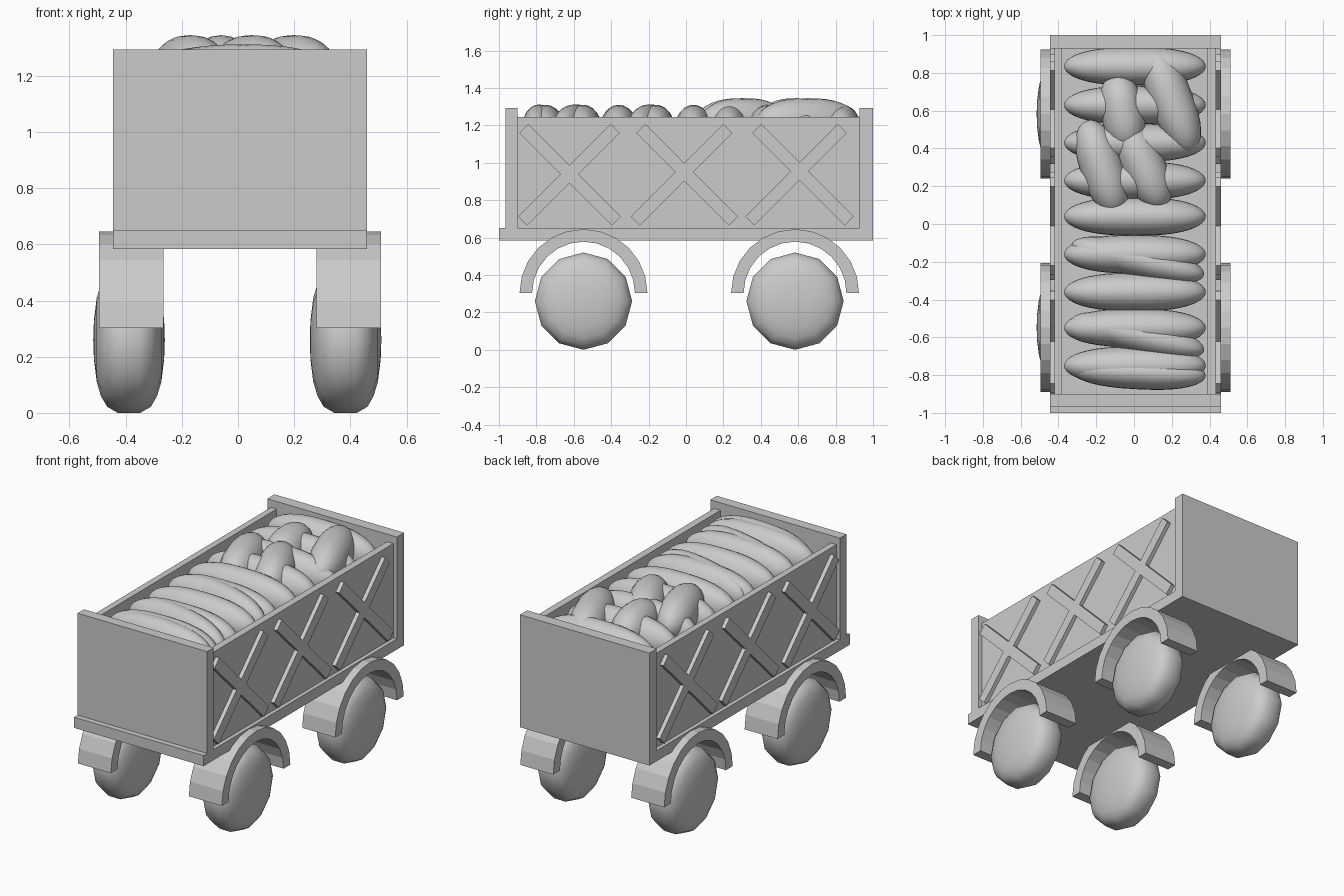
import bpy, bmesh, math
from mathutils import Matrix, Vector

if "Cube" in bpy.data.objects:
    bpy.data.objects.remove(bpy.data.objects["Cube"])

X0, X1 = -0.445, 0.46          # body sides
XC = (X0 + X1) / 2


def finish(name, bm, smooth=None):
    bmesh.ops.recalc_face_normals(bm, faces=bm.faces)
    me = bpy.data.meshes.new(name)
    bm.to_mesh(me)
    bm.free()
    ob = bpy.data.objects.new(name, me)
    bpy.context.collection.objects.link(ob)
    if smooth:
        bpy.ops.object.select_all(action='DESELECT')
        ob.select_set(True)
        bpy.context.view_layer.objects.active = ob
        bpy.ops.object.shade_smooth_by_angle(angle=math.radians(smooth))
    return ob


def box(name, lo, hi, rot_x=0):
    lo, hi = Vector(lo), Vector(hi)
    bm = bmesh.new()
    bmesh.ops.create_cube(bm, size=1, matrix=Matrix.Translation((lo + hi) / 2)
                          @ Matrix.Rotation(rot_x, 4, 'X')
                          @ Matrix.Diagonal((hi - lo).to_4d()))
    return finish(name, bm)


def wheel(name, x, y):
    # rounded profile (half width, radius) revolved into 12 sides
    half = [(0.1275, 0), (0.125, 0.07), (0.115, 0.15), (0.1, 0.2), (0.078, 0.238), (0.04, 0.26)]
    prof = half + [(-a, r) for a, r in reversed(half)]
    bm = bmesh.new()
    vs = [bm.verts.new((a, 0, r)) for a, r in prof]
    es = [bm.edges.new(p) for p in zip(vs, vs[1:])]
    bmesh.ops.spin(bm, geom=vs + es, cent=(0, 0, 0), axis=(1, 0, 0),
                   angle=math.tau, steps=12, use_merge=False)
    bmesh.ops.remove_doubles(bm, verts=bm.verts, dist=1e-4)
    bmesh.ops.translate(bm, verts=bm.verts, vec=(x, y, 0.26))
    finish(name, bm, 50)


def fender(name, x0, x1, y):
    # half ring section swept over the wheel
    bm = bmesh.new()
    vs = [bm.verts.new((x, y + r, 0.303)) for x, r in
          ((x0, 0.275), (x1, 0.275), (x1, 0.342), (x0, 0.342))]
    f = bm.faces.new(vs)
    bmesh.ops.spin(bm, geom=[f], cent=(0, y, 0.303), axis=(1, 0, 0),
                   angle=math.pi, steps=12)
    bm.faces.new(vs) if not f.is_valid else None
    finish(name, bm)


def sack(name, loc, half, turn=0, tilt=0):
    # blunt-ended ellipsoid lying along x
    bm = bmesh.new()
    bmesh.ops.create_uvsphere(bm, u_segments=24, v_segments=20, radius=1,
                              matrix=Matrix.Rotation(math.pi / 2, 4, 'Y'))
    for v in bm.verts:
        v.co.x = math.copysign(abs(v.co.x) ** 0.8, v.co.x)
    bmesh.ops.transform(bm, verts=bm.verts, matrix=Matrix.Translation(loc)
                        @ Matrix.Rotation(math.radians(turn), 4, 'Z')
                        @ Matrix.Rotation(math.radians(tilt), 4, 'Y')
                        @ Matrix.Diagonal((*half, 1)))
    finish(name, bm, 60)


# Body: base slab, end panels and side walls
box("base", (X0, -1, 0.583), (X1, 0.93, 0.65))
box("front_panel", (X0, -0.965, 0.65), (X1, -0.9, 1.293))
box("back_panel", (X0, 0.928, 0.583), (X1, 1, 1.293))
box("left_wall", (-0.42, -0.9, 0.65), (-0.38, 0.928, 1.245))
box("right_wall", (0.39, -0.9, 0.65), (0.435, 0.928, 1.245))

# Crossed braces on both side walls
for side, xa, xb in (("left", X0, -0.42), ("right", 0.435, X1)):
    for i, (ya, yb) in enumerate(((-0.62, -0.625), (0.005, -0.024), (0.625, 0.588))):
        for tag, y, a in (("falling", ya, -45), ("rising", yb, 45)):
            box(f"{side}_brace_{tag}_{i}", (xa, y - 0.35, 0.902),
                (xb, y + 0.35, 0.97), math.radians(a))

# Wheels and fenders
for end, y in (("front", -0.548), ("back", 0.583)):
    wheel(f"{end}_left_wheel", -0.388, y)
    wheel(f"{end}_right_wheel", 0.383, y)
    fender(f"{end}_left_fender", -0.495, -0.265, y)
    fender(f"{end}_right_fender", 0.28, 0.51, y)

# Cargo: stacked rows of sacks lying across the wagon
rows = (0.835, 0.63, 0.43, 0.23, 0.04, -0.16, -0.36, -0.55, -0.75)
for layer, z in enumerate((0.78, 0.98, 1.175)):
    for i, y in enumerate(rows):
        sack(f"sack_{layer}_{i}", (0.005, y, z), (0.375, 0.102, 0.135))
# Slanted sacks at the front of the load
for i, y in enumerate((-0.19, -0.59, -0.785)):
    sack(f"slanted_sack_{i}", (0.02, y, 1.18), (0.36, 0.09, 0.132), -13 if i < 2 else -3)
# Loose sacks on top at the back
for i, (x, y, turn, length) in enumerate(((0.2, 0.65, -69, 0.29), (-0.06, 0.59, -80, 0.21),
                                          (-0.17, 0.3, -72, 0.26), (0.05, 0.31, -66, 0.25))):
    sack(f"top_sack_{i}", (x, y, 1.215), (length, 0.115, 0.13), turn)
